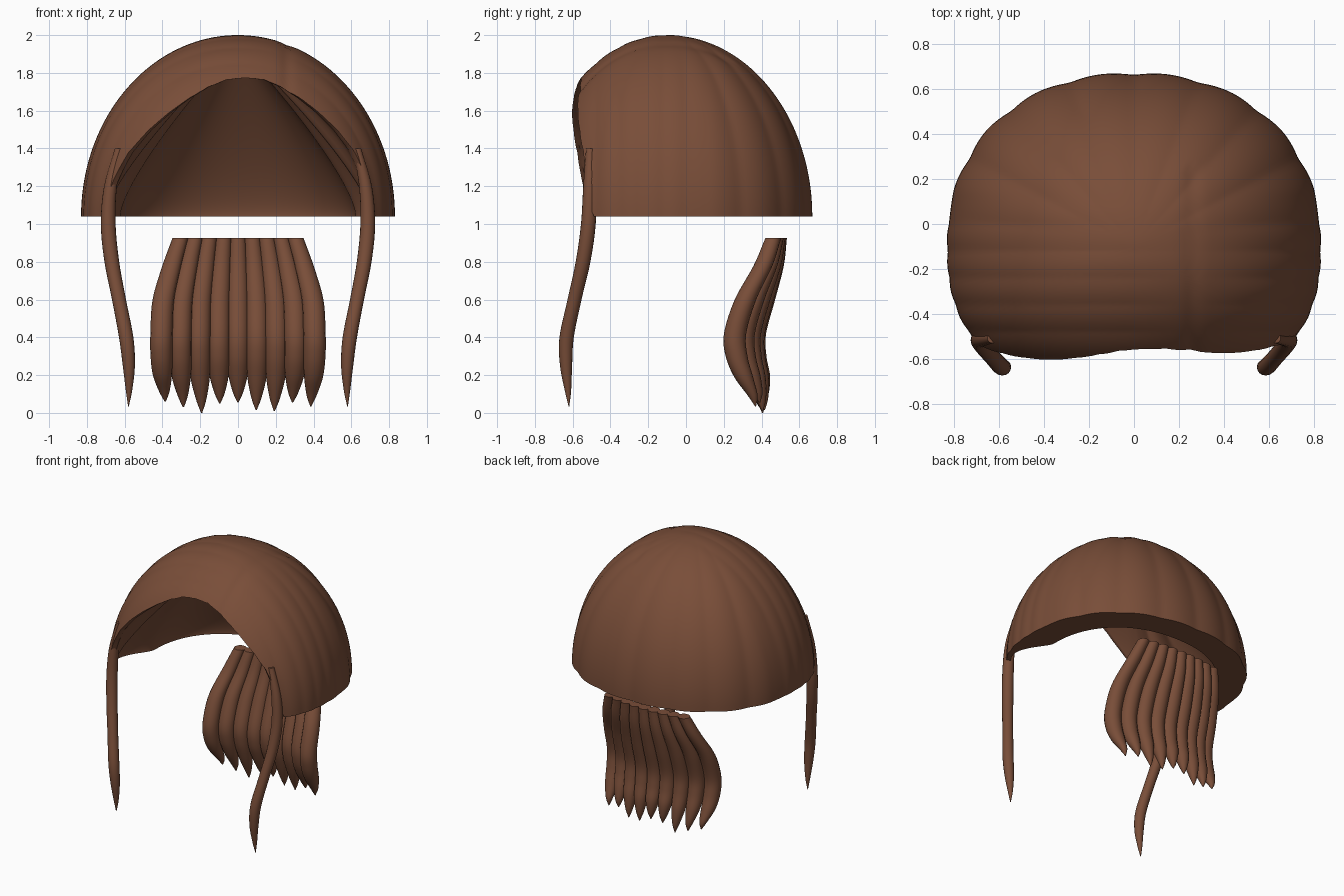
import bpy, bmesh, math
from mathutils import Vector

if "Cube" in bpy.data.objects:
    bpy.data.objects.remove(bpy.data.objects["Cube"])

mat = bpy.data.materials.new("brown_hair")
mat.diffuse_color = (0.19, 0.075, 0.04, 1)
mat.use_nodes = True
mat.node_tree.nodes["Principled BSDF"].inputs["Base Color"].default_value = mat.diffuse_color


def finish(name, bm, angle=50):
    bmesh.ops.recalc_face_normals(bm, faces=bm.faces)
    me = bpy.data.meshes.new(name)
    bm.to_mesh(me)
    bm.free()
    ob = bpy.data.objects.new(name, me)
    bpy.context.collection.objects.link(ob)
    me.materials.append(mat)
    bpy.ops.object.select_all(action='DESELECT')
    ob.select_set(True)
    bpy.context.view_layer.objects.active = ob
    bpy.ops.object.shade_smooth_by_angle(angle=math.radians(angle))
    return ob


def interp(pts, x):
    for (x0, z0), (x1, z1) in zip(pts, pts[1:]):
        if x <= x1:
            f = (x - x0) / (x1 - x0)
            return z0 + (z1 - z0) * f
    return -9


def bridge(bm, a, b):
    n = len(a)
    for i in range(n):
        j = (i + 1) % n
        bm.faces.new((a[i], a[j], b[j], b[i]))


# Cap of hair: fluted half ellipsoid with an arched face opening
ARCH = [(0, 1.775), (0.1, 1.765), (0.2, 1.725), (0.3, 1.665), (0.4, 1.59), (0.5, 1.5),
        (0.6, 1.38), (0.66, 1.26), (0.7, 1.14), (0.725, 1.04)]


def dome(a, phi):
    c, s = math.cos(a), math.sin(a)
    n = 2.2 if s > 0 else 2.5
    k = (abs(c) ** n + abs(s) ** n) ** (-1 / n) * math.sin(phi)
    depth = 0.77 if s > 0 else 0.645 + 0.06 * s ** 4
    return Vector((0.83 * k * c, -0.1 + depth * k * s, 1.04 + 0.96 * math.cos(phi)))


def locks(a, p):
    # radial locks behind the crown, sideways locks in front, and the parting
    back = min(1, max(0, (p.y + 0.05) / 0.2))
    r = math.hypot(p.x, p.y)
    d = 0.016 * back * min(1, r / 0.6) * (abs(math.cos(a * 9)) - 0.7)
    d += 0.006 * (1 - back) * (abs(math.sin(math.pi * p.y / 0.12)) - 0.7) * min(1, abs(p.x - 0.25) / 0.3)
    if p.y < 0.25 and p.z > 1.5:
        d -= 0.012 * math.exp(-((p.x - 0.26) / 0.03) ** 2)
    return Vector((p.x * (1 + d), p.y * (1 + d), p.z + d * 0.5 * (p.z - 1.04)))


def rim_angle(a):
    if math.sin(a) >= 0:
        return math.pi / 2
    for i in range(1, 400):
        phi = i / 400 * math.pi / 2
        p = dome(a, phi)
        if p.z < interp(ARCH, abs(p.x - 0.04 * max(0, p.z - 1.04) / 0.73)):
            return phi
    return math.pi / 2


def build_cap():
    N, M = 216, 40
    bm = bmesh.new()
    outer = [[] for _ in range(M)]
    inner = [[] for _ in range(M)]
    peak = Vector((0, -0.08, 1.94))
    for i in range(N):
        a = 2 * math.pi * (i + 0.5) / N
        end = rim_angle(a)
        rim = dome(a, end)
        # thick locks at the back and sides, thin at the face opening
        f = min(1, max(0, (math.sin(a) + 0.5) / 0.5))
        sc = 0.96 - 0.21 * f * f * (3 - 2 * f)

        def inset(p, drop):
            return Vector((p.x * sc, -0.1 + (p.y + 0.1) * sc, p.z - drop))
        rim_in = inset(rim, 0)
        for j in range(M):
            t = (j + 1) / M
            p = dome(a, end * t)
            outer[j].append(bm.verts.new(locks(a, p)))
            # nearly straight underside of the locks
            w = math.sin(end * t) / math.sin(end)
            chord = peak.lerp(rim_in, w)
            curved = inset(p, 0.06 * (1 - w))
            inner[j].append(bm.verts.new(chord.lerp(curved, 0.25)))
    for rings, z in ((outer, 2.0), (inner, 1.94)):
        for j in range(M - 1):
            bridge(bm, rings[j], rings[j + 1])
        top = bm.verts.new((0, -0.1, z))
        for i in range(N):
            bm.faces.new((top, rings[0][i], rings[0][(i + 1) % N]))
    bridge(bm, outer[-1], inner[-1])
    finish("hair_cap", bm)


# Tapered lock along a path of (x, y, z, radius)
def lock(name, path, depth=1.0, sides=16, steps=6):
    P = [Vector(p) for p in path]
    P = [2 * P[0] - P[1]] + P + [2 * P[-1] - P[-2]]
    bm = bmesh.new()
    rings = []
    for k in range(1, len(P) - 2):
        last = k == len(P) - 3
        for s in range(steps + (1 if last else 0)):
            t = s / steps
            p0, p1, p2, p3 = P[k - 1:k + 3]
            q = 0.5 * (2 * p1 + (p2 - p0) * t + (2 * p0 - 5 * p1 + 4 * p2 - p3) * t * t
                       + (3 * p1 - p0 - 3 * p2 + p3) * t ** 3)
            r = max(q.w, 0.002)
            rings.append([bm.verts.new((q.x + r * math.cos(u), q.y + depth * r * math.sin(u), q.z))
                          for u in (2 * math.pi * i / sides for i in range(sides))])
    for a, b in zip(rings, rings[1:]):
        bridge(bm, a, b)
    bm.faces.new(rings[0])
    bm.faces.new(rings[-1])
    finish(name, bm)


build_cap()

# Long locks framing the face
SIDE = [(.63, -.507, 1.4, .022), (.675, -.51, 1.2, .034), (.687, -.517, 1.0, .039),
        (.668, -.545, .8, .039), (.63, -.59, .6, .037), (.592, -.632, .4, .038),
        (.578, -.635, .25, .032), (.577, -.625, .12, .017), (.58, -.62, .035, .002)]
for side, sx in (("right", 1), ("left", -1)):
    lock("side_lock_" + side, [(sx * x, y, z, r) for x, y, z, r in SIDE])

# Curved curtain of locks at the nape
TIPS = [.06, .03, 0, .05, .055, .015, .01, .055, .035]
for i, tip in enumerate(TIPS):
    f = (i - 4) / 4
    g = f * f
    lock("nape_lock_%d" % (i + 1), [
        (.305 * f, .492 - .03 * g, .925, .042),
        (.35 * f, .468 - .06 * g, .78, .050),
        (.395 * f, .415 - .10 * g, .6, .057),
        (.405 * f, .365 - .105 * g, .42, .059),
        (.405 * f, .368 - .10 * g, .3, .058),
        (.40 * f, .395 - .09 * g, .18 + tip * .3, .050),
        (.39 * f, .412 - .06 * g, .07 + tip * .7, .027),
        (.385 * f, .418 - .05 * g, tip, .003)])
